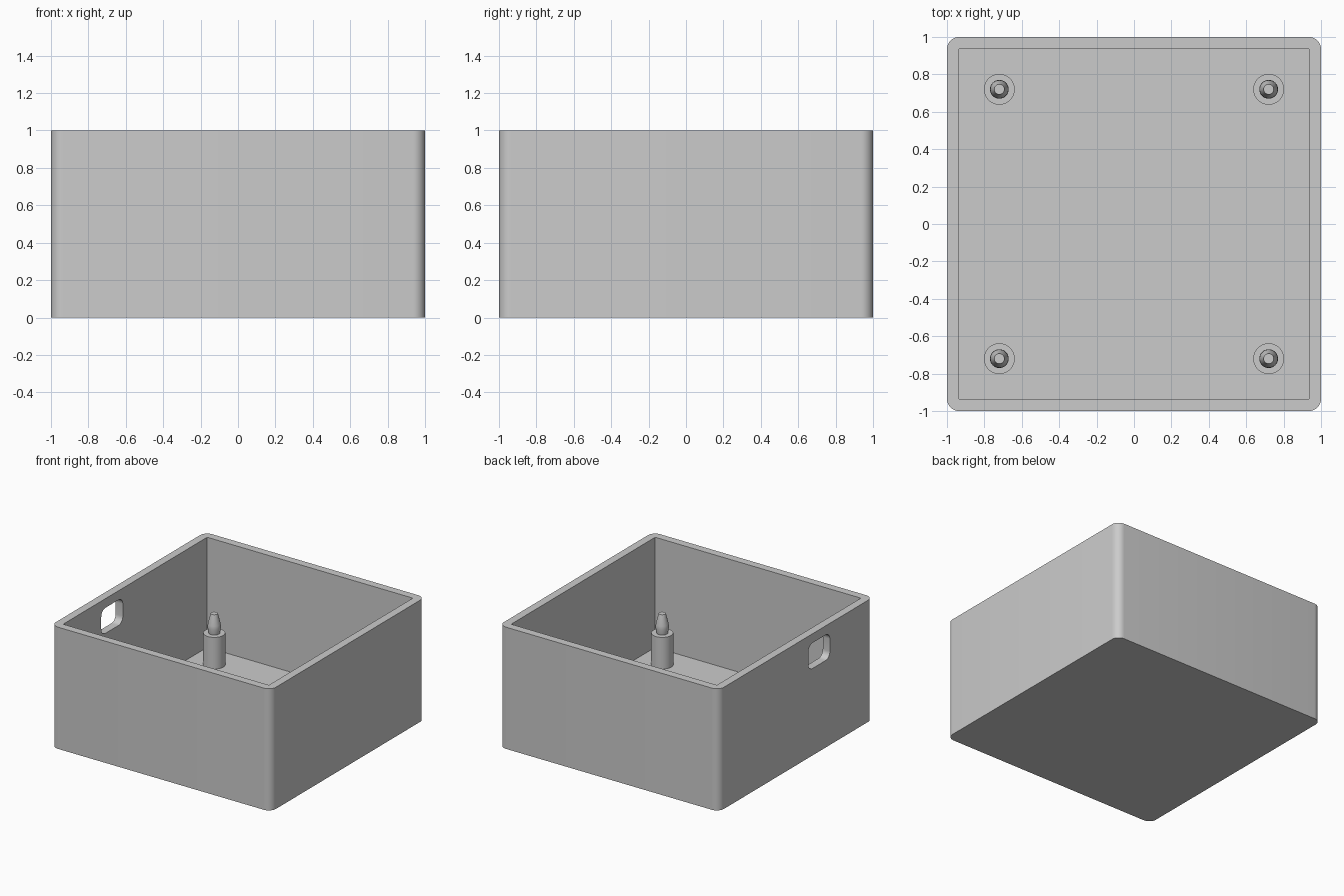
import bpy
import math
from mathutils import Matrix

cube = bpy.data.objects.get("Cube")
if cube:
    bpy.data.objects.remove(cube, do_unlink=True)

WALL, FLOOR, CORNER = 0.065, 0.095, 0.065

grey = bpy.data.materials.new("plain grey")
grey.diffuse_color = (0.6, 0.6, 0.6, 1)
grey.use_nodes = True
grey.node_tree.nodes["Principled BSDF"].inputs["Base Color"].default_value = (0.6, 0.6, 0.6, 1)


def new_object(name, verts, faces):
    mesh = bpy.data.meshes.new(name)
    mesh.from_pydata(verts, [], faces)
    mesh.materials.append(grey)
    obj = bpy.data.objects.new(name, mesh)
    bpy.context.collection.objects.link(obj)
    return obj


def smooth(obj):
    bpy.ops.object.select_all(action="DESELECT")
    obj.select_set(True)
    bpy.context.view_layer.objects.active = obj
    bpy.ops.object.shade_smooth_by_angle(angle=math.radians(30))


def rounded_prism(name, width, depth, radius, low, high, steps=8):
    """Upright prism with a rounded-rectangle outline."""
    outline = []
    for quarter, (sx, sy) in enumerate([(1, 1), (-1, 1), (-1, -1), (1, -1)]):
        cx, cy = sx * (width / 2 - radius), sy * (depth / 2 - radius)
        if radius == 0:
            outline.append((cx, cy))
            continue
        for i in range(steps + 1):
            a = (quarter + i / steps) * math.pi / 2
            outline.append((cx + radius * math.cos(a), cy + radius * math.sin(a)))
    n = len(outline)
    verts = [(x, y, z) for z in (low, high) for x, y in outline]
    faces = [(i, (i + 1) % n, n + (i + 1) % n, n + i) for i in range(n)]
    faces += [tuple(reversed(range(n))), tuple(range(n, 2 * n))]
    return new_object(name, verts, faces)


def cut(target, cutter):
    mod = target.modifiers.new("cut", "BOOLEAN")
    mod.operation, mod.solver, mod.object = "DIFFERENCE", "EXACT", cutter
    bpy.context.view_layer.objects.active = target
    bpy.ops.object.modifier_apply(modifier=mod.name)
    bpy.data.objects.remove(cutter, do_unlink=True)


def lathe(name, profile, location, sides=32):
    """Closed turned solid from (radius, height) points."""
    verts = [(r * math.cos(2 * math.pi * i / sides), r * math.sin(2 * math.pi * i / sides), z)
             for r, z in profile for i in range(sides)]
    faces = [tuple(reversed(range(sides))), tuple(range(len(verts) - sides, len(verts)))]
    for k in range(len(profile) - 1):
        for i in range(sides):
            j = (i + 1) % sides
            a, b = k * sides, (k + 1) * sides
            faces.append((a + i, a + j, b + j, b + i))
    obj = new_object(name, verts, faces)
    obj.location = location
    smooth(obj)
    return obj


# Open box with rounded outer corners and a square-cornered cavity
shell = rounded_prism("enclosure_shell", 2, 2, CORNER, 0, 1)
cut(shell, rounded_prism("cavity_cutter", 2 - 2 * WALL, 2 - 2 * WALL, 0, FLOOR, 1.2))

# Rounded cable port through the right wall
port = rounded_prism("port_cutter", 0.21, 0.28, 0.055, -0.1, 0.1)
port.data.transform(Matrix.Translation((-1, -0.3, 0.82)) @ Matrix.Rotation(math.pi / 2, 4, "Y"))
cut(shell, port)
smooth(shell)

# Four standoffs, each with a tapered locating pin
POST_TOP = 0.355
for sx, side in ((1, "left"), (-1, "right")):
    for sy, end in ((-1, "front"), (1, "back")):
        spot = (0.72 * sx, 0.72 * sy, 0)
        lathe(f"standoff_{end}_{side}", [(0.0825, FLOOR), (0.0825, POST_TOP)], spot)
        lathe(f"locating_pin_{end}_{side}",
              [(0.042, POST_TOP), (0.05, 0.4), (0.048, 0.43), (0.027, 0.515)], spot)
